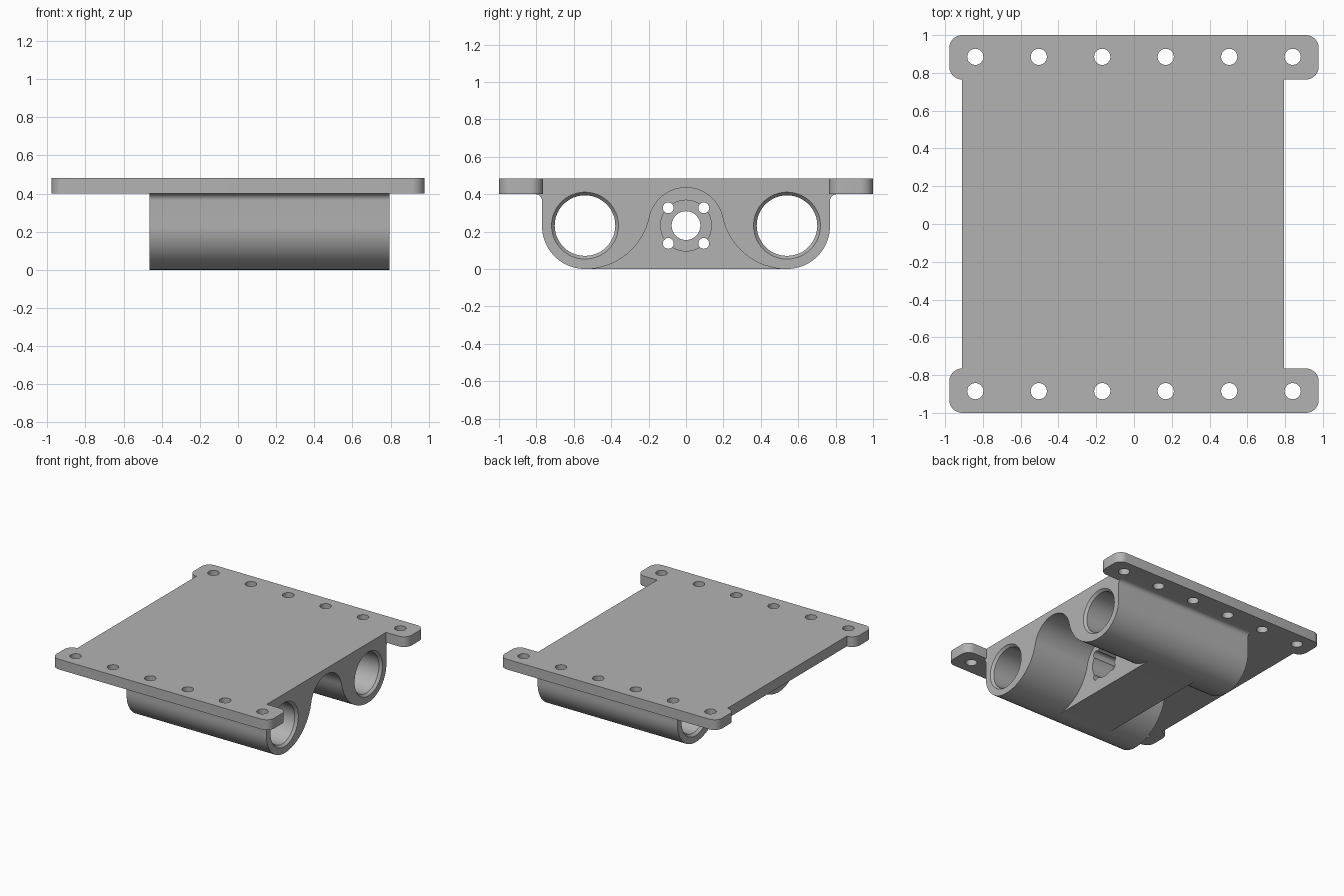
import bpy, bmesh, math
from mathutils import Matrix, Vector

cube = bpy.data.objects.get("Cube")
if cube:
    bpy.data.objects.remove(cube, do_unlink=True)

X0, X1 = -0.463, 0.795          # ends of the bearing block
TUBE_Y, TUBE_R = 0.54, 0.235    # bearing tubes
PLATE_Z, TOP_Z = 0.4, 0.483

grey = bpy.data.materials.new("plain_grey")
grey.use_nodes = True
grey.diffuse_color = (0.45, 0.45, 0.45, 1)
grey.node_tree.nodes["Principled BSDF"].inputs["Base Color"].default_value = grey.diffuse_color


def arc(cx, cy, r, a0, a1, n=16):
    """Points along a circular arc, in degrees."""
    angles = [math.radians(a0 + (a1 - a0) * i / n) for i in range(n + 1)]
    return [(cx + r * math.cos(a), cy + r * math.sin(a)) for a in angles]


def mirrored(points):
    return points + [(-u, v) for u, v in reversed(points)]


def extrude(name, points, axis, start, end):
    """Extrude a closed outline along x (outline in y, z) or z (outline in x, y)."""
    bm = bmesh.new()
    place = (lambda p: (start, p[0], p[1])) if axis == "x" else (lambda p: (p[0], p[1], start))
    step = Vector((end - start, 0, 0)) if axis == "x" else Vector((0, 0, end - start))
    face = bm.faces.new([bm.verts.new(place(p)) for p in points])
    grown = bmesh.ops.extrude_face_region(bm, geom=[face])["geom"]
    bmesh.ops.translate(bm, vec=step, verts=[g for g in grown if isinstance(g, bmesh.types.BMVert)])
    bmesh.ops.recalc_face_normals(bm, faces=bm.faces)
    mesh = bpy.data.meshes.new(name)
    bm.to_mesh(mesh)
    bm.free()
    mesh.materials.append(grey)
    obj = bpy.data.objects.new(name, mesh)
    bpy.context.collection.objects.link(obj)
    return obj


def bore(y, z, r, x0, x1, n=32):
    return extrude("bore_cutter", arc(y, z, r, 0, 360 - 360 / n, n - 1), "x", x0, x1)


def chamfer(y, z, r0, r1, x, depth):
    """Cone that opens out past the end face at x."""
    cut = extrude("chamfer_cutter", arc(y, z, r0, 0, 352.5, 47), "x", x - depth, x + depth)
    grow = (2 * r1 - r0) / r0
    for v in cut.data.vertices:
        if (v.co.x - x) * depth > 0:
            v.co.y = y + (v.co.y - y) * grow
            v.co.z = z + (v.co.z - z) * grow
    return cut


def combine(target, other, operation):
    mod = target.modifiers.new(operation.lower(), "BOOLEAN")
    mod.operation, mod.solver, mod.object = operation, "EXACT", other
    bpy.ops.object.select_all(action="DESELECT")
    bpy.context.view_layer.objects.active = target
    target.select_set(True)
    bpy.ops.object.modifier_apply(modifier=mod.name)
    bpy.data.objects.remove(other, do_unlink=True)


# Mounting plate with rounded flange ends
r, fx, fy = 0.068, 0.978, 0.765
right_side = ([(X1, fy)] + arc(fx - r, fy + r, r, -90, 0, 8) + arc(fx - r, 1 - r, r, 0, 90, 8))
left_side = arc(r - fx, 1 - r, r, 90, 180, 8) + arc(r - fx, fy + r, r, 180, 270, 8)
half = right_side + left_side
outline = half + [(x, -y) for x, y in reversed(half)]
carriage = extrude("carriage_plate", outline, "z", PLATE_Z, TOP_Z)

# Bearing block, with fillets where it meets the plate
side = ([(-0.8, 0.44)] + arc(-0.805, 0.365, 0.035, 90, 0, 6)
        + arc(-TUBE_Y, TUBE_R, 0.23, 180, 270, 20))
side = [(y, max(z - 0.005 * (y > -0.77), 0)) for y, z in side]
block = extrude("bearing_block", mirrored(side), "x", X0, X1)
combine(carriage, block, "UNION")

# Arched tunnels on both sides of the centre wall
R = 0.353
tangent = math.degrees(math.atan2(R - TUBE_R, TUBE_Y))
flank = ([(-TUBE_Y, -0.1)] + arc(-TUBE_Y, R - 0.001, R, -90, -tangent, 16)
         + arc(0, TUBE_R, 0.2, 180 - tangent, 90, 16)[1:-1])
arch = flank + [(0, TUBE_R + 0.2)] + [(-y, z) for y, z in reversed(flank)]
for x0, x1 in ((0.29, X1 + 0.1), (X0 - 0.1, -0.17)):
    combine(carriage, extrude("tunnel_cutter", arch, "x", x0, x1), "DIFFERENCE")

# Bearing bores with chamfered mouths
for y in (-TUBE_Y, TUBE_Y):
    combine(carriage, bore(y, 0.232, 0.162, X0 - 0.1, X1 + 0.1, 48), "DIFFERENCE")
    for x, depth in ((X1, 0.02), (X0, -0.02)):
        combine(carriage, chamfer(y, 0.232, 0.162, 0.179, x, depth), "DIFFERENCE")

# Centre wall: nut recess, shaft hole and four screw holes
combine(carriage, bore(0, 0.232, 0.136, 0.1, 0.35, 40), "DIFFERENCE")
combine(carriage, bore(0, 0.232, 0.077, -0.3, 0.4), "DIFFERENCE")
for y in (-0.095, 0.095):
    for z in (0.137, 0.327):
        combine(carriage, bore(y, z, 0.029, -0.3, 0.4, 20), "DIFFERENCE")

# Two rows of mounting holes
for y in (-0.885, 0.885):
    for i in range(6):
        x = -0.84 + 0.336 * i
        hole = extrude("hole_cutter", arc(x, y, 0.043, 0, 345, 23), "z", 0.3, 0.6)
        combine(carriage, hole, "DIFFERENCE")

# Smooth curved walls, crisp edges
bpy.ops.object.select_all(action="DESELECT")
carriage.select_set(True)
bpy.context.view_layer.objects.active = carriage
bpy.ops.object.shade_smooth_by_angle(angle=math.radians(30))
